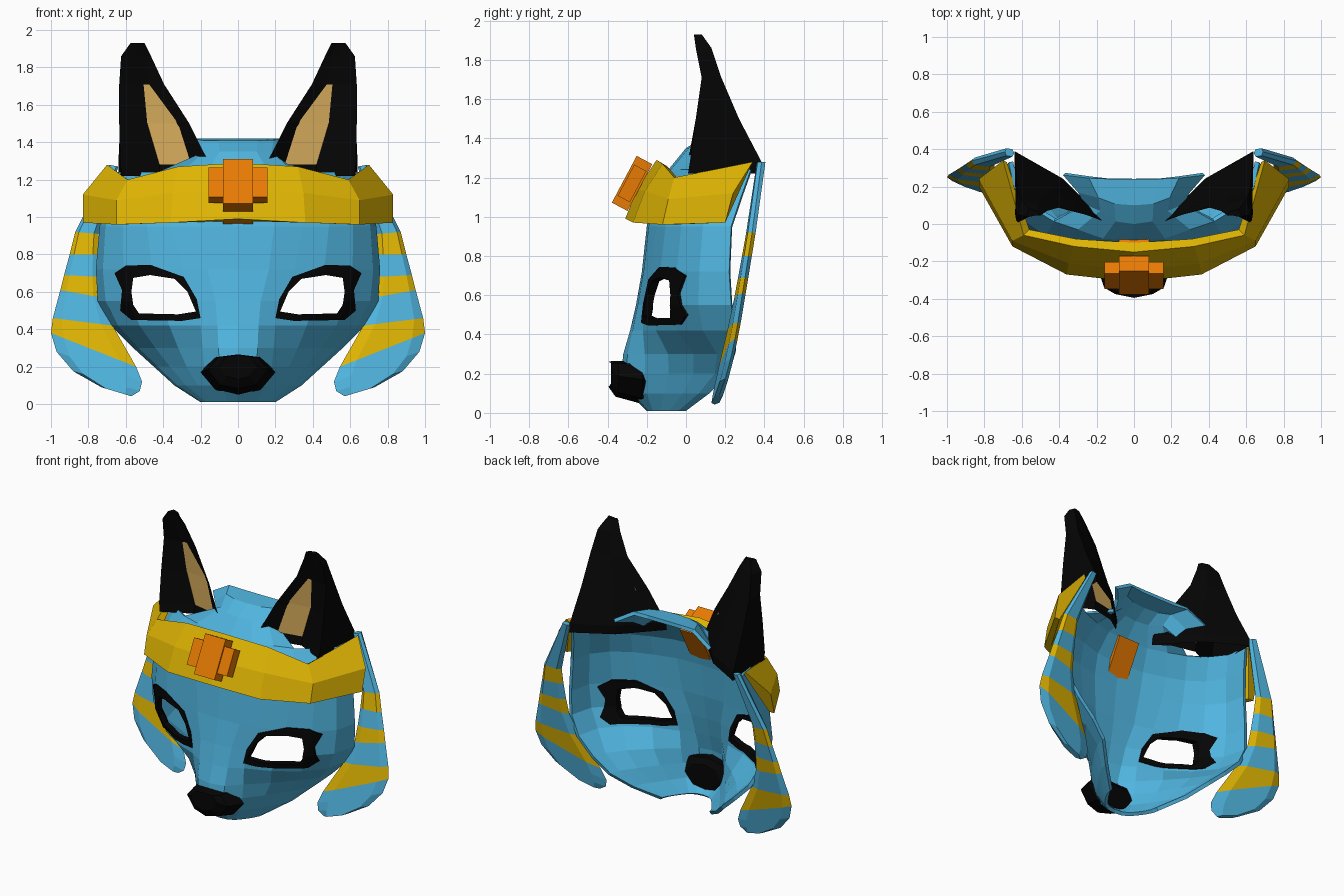
import bpy
import bmesh
from math import radians
from mathutils import Matrix

cube = bpy.data.objects.get("Cube")
if cube:
    bpy.data.objects.remove(cube, do_unlink=True)


def material(name, rgb):
    m = bpy.data.materials.new(name)
    m.use_nodes = True
    m.diffuse_color = (*rgb, 1)
    bsdf = m.node_tree.nodes["Principled BSDF"]
    bsdf.inputs["Base Color"].default_value = (*rgb, 1)
    bsdf.inputs["Roughness"].default_value = 0.8
    return m


BLUE = material("sky blue", (0.08, 0.46, 0.74))
GOLD = material("gold", (0.74, 0.46, 0.001))
ORANGE = material("orange", (0.82, 0.2, 0.001))
BLACK = material("black", (0.0015, 0.0015, 0.0015))
TAN = material("tan", (0.69, 0.42, 0.11))


def finish(name, bm, mats, fix=True):
    if fix:
        bmesh.ops.recalc_face_normals(bm, faces=bm.faces)
    me = bpy.data.meshes.new(name)
    bm.to_mesh(me)
    bm.free()
    for m in mats:
        me.materials.append(m)
    ob = bpy.data.objects.new(name, me)
    bpy.context.collection.objects.link(ob)
    return ob


def loft(name, rings, mats, closed=True, rule=lambda i, j: 0, base=True):
    """Skin rings; rule(row, column) gives the material index, None leaves a gap."""
    bm = bmesh.new()
    vs = [[bm.verts.new(p) for p in r] for r in rings]
    n = len(rings[0])
    for i in range(len(vs) - 1):
        for j in range(n if closed else n - 1):
            k = (j + 1) % n
            index = rule(i, j)
            if index is not None:
                f = bm.faces.new((vs[i][j], vs[i][k], vs[i + 1][k], vs[i + 1][j]))
                f.material_index = index
    if closed:
        bm.faces.new(vs[-1])
        if base:
            bm.faces.new(vs[0])
    bmesh.ops.delete(bm, geom=[v for v in bm.verts if not v.link_faces], context="VERTS")
    return finish(name, bm, mats, closed)


def bake(ob):
    """Replace the mesh by its modified result."""
    bpy.context.view_layer.update()
    dg = bpy.context.evaluated_depsgraph_get()
    me = bpy.data.meshes.new_from_object(ob.evaluated_get(dg))
    ob.modifiers.clear()
    ob.data = me


def thicken(ob, thickness, offset):
    mod = ob.modifiers.new("thickness", "SOLIDIFY")
    mod.thickness, mod.offset = thickness, offset
    bake(ob)


def boolean(ob, cutter, op):
    mod = ob.modifiers.new("cut", "BOOLEAN")
    mod.object, mod.operation, mod.solver = cutter, op, "EXACT"
    bake(ob)


# Face shell rows: z, front y, snout x, snout y, half width, rear y, edge drop, bulge
face_rows = [
    (0.01, -0.20, 0.10, -0.17, 0.20, 0.00, 0, 0.5),
    (0.10, -0.29, 0.15, -0.20, 0.34, 0.12, 0, 0.3),
    (0.20, -0.33, 0.18, -0.21, 0.45, 0.22, 0, 0.3),
    (0.30, -0.32, 0.19, -0.21, 0.56, 0.25, 0, 0.4),
    (0.42, -0.285, 0.20, -0.22, 0.68, 0.25, 0, 0.9),
    (0.55, -0.255, 0.22, -0.21, 0.75, 0.23, 0, 1),
    (0.72, -0.225, 0.30, -0.18, 0.76, 0.22, 0, 1),
    (0.95, -0.20, 0.35, -0.15, 0.74, 0.23, 0, 1),
    (1.10, -0.17, 0.35, -0.11, 0.70, 0.28, 0, 1),
    (1.24, -0.09, 0.30, -0.03, 0.67, 0.33, 0, 1),
    (1.35, 0.00, 0.18, 0.07, 0.42, 0.36, 0.11, 1),
    (1.41, 0.10, 0.19, 0.14, 0.50, 0.37, 0.15, 1),
    (1.42, 0.24, 0.24, 0.245, 0.64, 0.385, 0.14, 1),
]
profile = [(0.35, 0.12), (0.68, 0.33), (0.92, 0.62), (1, 1)]


def face_ring(z, yf, sx, sy, w, yb, drop, k):
    half = [(sx * 0.55, yf + 0.2 * (sy - yf), z), (sx, sy, z)]
    half += [(sx + a * (w - sx), sy + (a + k * (b - a)) * (yb - sy), z - drop * a ** 0.5)
             for a, b in profile]
    return [(-x, y, h) for x, y, h in reversed(half)] + [(0, yf, z)] + half


def below_ears(i, j):
    return None if i >= 9 and not 3 <= j <= 8 else 0


face_rings = [face_ring(*r) for r in face_rows]
face = loft("face_shell", face_rings, [BLUE], False, below_ears)
thicken(face, 0.025, -1)

# Eye openings and their dark rims
rim_outline = [(0.20, 0.46), (0.22, 0.56), (0.29, 0.68), (0.47, 0.745), (0.60, 0.74),
               (0.66, 0.70), (0.62, 0.61), (0.63, 0.50), (0.57, 0.45), (0.30, 0.445)]
eye_outline = [(0.225, 0.495), (0.27, 0.60), (0.34, 0.67), (0.47, 0.69),
               (0.56, 0.675), (0.57, 0.60), (0.56, 0.53), (0.53, 0.485), (0.32, 0.48)]


def prism(name, outline, s):
    ob = loft(name, [[(s * x, y, z) for x, z in outline] for y in (-0.6, 0.3)], [])
    ob.hide_render = True
    return ob


for side, s in (("left", 1), ("right", -1)):
    outer = prism("rim_cutter", rim_outline, s)
    inner = prism("eye_cutter", eye_outline, s)
    rim = loft(side + "_eye_rim", face_rings, [BLACK], False, below_ears)
    thicken(rim, 0.04, -0.6)
    boolean(rim, outer, "INTERSECT")
    boolean(rim, inner, "DIFFERENCE")
    boolean(face, outer, "DIFFERENCE")
    for cutter in (outer, inner):
        bpy.data.objects.remove(cutter, do_unlink=True)

# Nose
nose_outline = [(-0.2, 0.17), (-0.13, 0.25), (0, 0.265), (0.13, 0.25),
                (0.2, 0.17), (0.12, 0.075), (0, 0.05), (-0.12, 0.075)]
loft("nose", [[(x * k, y + 0.1 * abs(x), 0.17 + (z - 0.17) * h + up) for x, z in nose_outline]
              for y, k, h, up in ((-0.395, 0.5, 0.6, 0.035), (-0.36, 0.8, 0.85, 0.015),
                                  (-0.24, 1, 1, 0), (-0.21, 0.7, 0.8, -0.02))], [BLACK])

# Headband: sections of lower outer, middle, top, inner top, inner lower points
band = [
    [(0, -0.31, 0.99), (0, -0.25, 1.14), (0, -0.15, 1.29), (0, -0.10, 1.26), (0, -0.215, 0.98)],
    [(0.36, -0.27, 0.97), (0.35, -0.21, 1.13), (0.32, -0.12, 1.27), (0.31, -0.08, 1.24), (0.36, -0.19, 0.97)],
    [(0.65, -0.12, 0.96), (0.65, -0.09, 1.09), (0.59, -0.06, 1.2), (0.56, -0.03, 1.18), (0.63, -0.07, 0.96)],
    [(0.83, 0.20, 0.97), (0.83, 0.24, 1.12), (0.7, 0.34, 1.28), (0.68, 0.33, 1.26), (0.79, 0.2, 0.97)],
]
mirrored = [[(-x, y, z) for x, y, z in r] for r in reversed(band[1:])]
loft("headband", mirrored + band, [GOLD])


# Emblem: leaning blocks and a backing plate through the forehead
def block(name, size, centre):
    bm = bmesh.new()
    bmesh.ops.create_cube(bm, size=1)
    bmesh.ops.scale(bm, vec=size, verts=bm.verts)
    bm.transform(Matrix.Translation(centre) @ Matrix.Rotation(radians(-28), 4, "X"))
    finish(name, bm, [ORANGE])


block("emblem_upright", (0.16, 0.09, 0.27), (0, -0.275, 1.17))
block("emblem_crossbar", (0.315, 0.07, 0.18), (0, -0.275, 1.17))
block("emblem_backing", (0.16, 0.08, 0.30), (0, -0.15, 1.11))

# Ear rows: z, inner edge x y, outer edge x y, rear x y, lining from x to x, hollow
ear_rows = [
    (1.22, 0.15, 0.00, 0.62, 0.01, 0.64, 0.39, 0.26, 0.42, 0.10),
    (1.28, 0.15, 0.01, 0.63, 0.02, 0.64, 0.385, 0.25, 0.42, 0.10),
    (1.50, 0.26, 0.05, 0.635, 0.05, 0.63, 0.27, 0.32, 0.485, 0.07),
    (1.71, 0.395, 0.09, 0.635, 0.08, 0.62, 0.18, 0.475, 0.505, 0.02),
    (1.86, 0.465, 0.07, 0.625, 0.05, 0.60, 0.13, 0.50, 0.54, 0.01),
    (1.93, 0.50, 0.045, 0.575, 0.04, 0.56, 0.08, 0.53, 0.55, 0),
]
for side, s in (("left", 1), ("right", -1)):
    rings = []
    for z, ix, iy, ox, oy, bx, by, t0, t1, d in ear_rows:
        mid = ((ix + bx) / 2 - 0.015, iy + 0.62 * (by - iy))
        ring = [(ix, iy), (t0, iy + 0.75 * d), (t1, oy + d), (ox, oy), (bx, by), mid]
        rings.append([(s * x, y, z) for x, y in ring])
    loft(side + "_ear", rings, [BLACK, TAN],
         rule=lambda i, j: int(j == 1 and i in (1, 2)), base=False)

# Striped side flaps: outer x z, inner x z for each stripe boundary
flap_rows = [
    (0.69, 1.28, 0.64, 1.27), (0.87, 0.92, 0.745, 0.91), (0.90, 0.80, 0.745, 0.80),
    (0.93, 0.69, 0.74, 0.68), (0.95, 0.61, 0.73, 0.57), (0.99, 0.46, 0.67, 0.42),
    (1.00, 0.38, 0.545, 0.20), (0.97, 0.28, 0.513, 0.12), (0.88, 0.175, 0.525, 0.07),
    (0.73, 0.09, 0.57, 0.042),
]
section = [(0, 0), (0.15, -0.02), (0.8, -0.02), (1, 0), (0.8, 0.02), (0.15, 0.02)]
for side, s in (("left", 1), ("right", -1)):
    rings = []
    for ox, oz, ix, iz in flap_rows:
        ring = []
        for t, d in section:
            x, z = ox + t * (ix - ox), oz + t * (iz - oz)
            ring.append((s * x, 0.08 + 0.185 * z + 0.1 * x + d, z))
        rings.append(ring)
    loft(side + "_flap", rings, [BLUE, GOLD], rule=lambda i, j: int(i in (1, 3, 5)))
